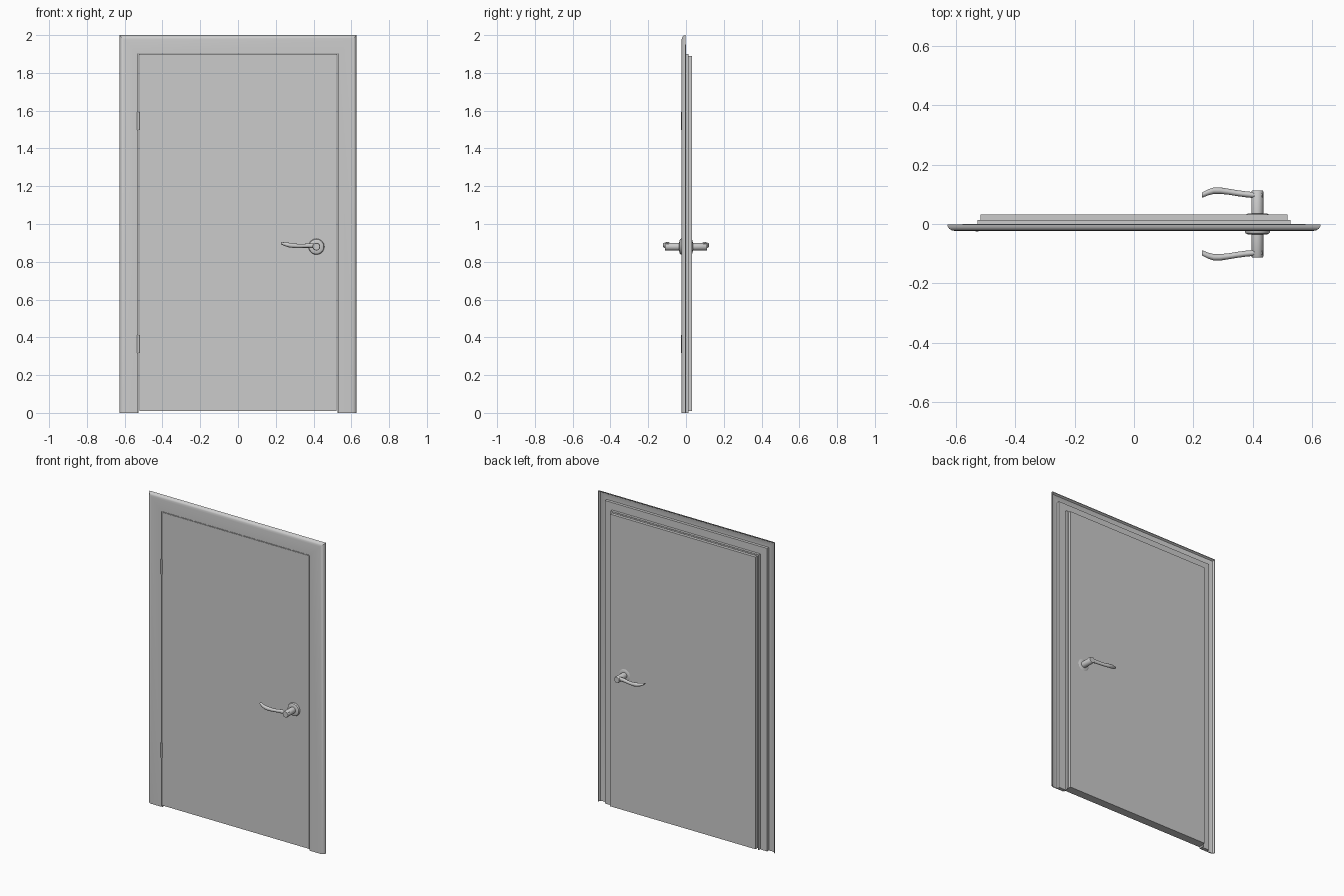
import bpy, bmesh, math
from mathutils import Vector

if "Cube" in bpy.data.objects:
    bpy.data.objects.remove(bpy.data.objects["Cube"])


def finish(name, bm, smooth=False):
    bmesh.ops.recalc_face_normals(bm, faces=bm.faces)
    me = bpy.data.meshes.new(name)
    bm.to_mesh(me)
    bm.free()
    ob = bpy.data.objects.new(name, me)
    bpy.context.collection.objects.link(ob)
    if smooth:
        bpy.ops.object.select_all(action='DESELECT')
        ob.select_set(True)
        bpy.context.view_layer.objects.active = ob
        bpy.ops.object.shade_smooth_by_angle(angle=math.radians(35))
    return ob


def loft(name, rings, smooth=True):
    """Skin a list of closed rings and cap both ends."""
    bm = bmesh.new()
    vs = [[bm.verts.new(p) for p in r] for r in rings]
    n = len(vs[0])
    for a, b in zip(vs, vs[1:]):
        for i in range(n):
            j = (i + 1) % n
            bm.faces.new((a[i], a[j], b[j], b[i]))
    bm.faces.new(vs[0][::-1])
    bm.faces.new(vs[-1])
    return finish(name, bm, smooth)


def box(name, x0, x1, y0, y1, z0, z1):
    return loft(name, [[(x0, y0, z), (x1, y0, z), (x1, y1, z), (x0, y1, z)] for z in (z0, z1)], False)


# door surround: profile (distance out from opening, y) swept up, across and down
W, H = 0.529, 1.902
profile = [(0, 0.0), (0, -0.023), (0.074, -0.023)]
profile += [(0.074 + 0.025 * math.sin(t), -0.002 - 0.021 * math.cos(t))
            for t in [math.radians(d) for d in (22.5, 45, 67.5, 90)]]
profile += [(0.095, -0.002), (0.088, -0.013), (0.074, -0.018), (0.048, -0.018), (0.048, 0.0)]
loft("door_surround", [
    [(-W - u, y, 0) for u, y in profile],
    [(-W - u, y, H + u * 0.99) for u, y in profile],
    [(W + u, y, H + u * 0.99) for u, y in profile],
    [(W + u, y, 0) for u, y in profile]])

# inner jamb lining around the leaf
lining = [(0, -0.021), (0, 0.013), (-0.004, 0.013), (-0.004, -0.021)]
loft("jamb_lining", [
    [(-0.527 - u, y, 0) for u, y in lining],
    [(-0.527 - u, y, 1.90 + u) for u, y in lining],
    [(0.527 + u, y, 1.90 + u) for u, y in lining],
    [(0.527 + u, y, 0) for u, y in lining]], False)

# door leaf: wide front slab and slightly smaller rear step
box("door_leaf_front", -0.5225, 0.5225, -0.0225, 0.013, 0.01, 1.8955)
box("door_leaf_back", -0.517, 0.517, 0.013, 0.032, 0.01, 1.89)

# hinge knuckles
for i, z in enumerate((0.365, 1.545)):
    loft("hinge_%d" % (i + 1), [
        [(-0.528 + 0.007 * math.cos(k * math.tau / 16), -0.0195 + 0.007 * math.sin(k * math.tau / 16), h)
         for k in range(16)] for h in (z - 0.048, z + 0.048)])

# handles on both faces
CX, CZ = 0.415, 0.88


def disc(r, y, n=32):
    return [(CX + r * math.cos(k * math.tau / n), y, CZ + r * math.sin(k * math.tau / n)) for k in range(n)]


# lever stations: x, y, z, half depth, half height
lever = [(0.432, 0.097, 0.883, 0.010, 0.012), (0.405, 0.097, 0.885, 0.010, 0.013),
         (0.375, 0.100, 0.886, 0.010, 0.012), (0.345, 0.104, 0.884, 0.010, 0.010),
         (0.315, 0.109, 0.884, 0.010, 0.011), (0.290, 0.112, 0.886, 0.011, 0.012),
         (0.268, 0.112, 0.889, 0.011, 0.012), (0.248, 0.106, 0.893, 0.010, 0.010),
         (0.228, 0.097, 0.899, 0.009, 0.006)]

for side, s in (("front", -1), ("back", 1)):
    loft("rosette_" + side, [disc(r, s * y) for r, y in
         ((0.042, 0.020), (0.042, 0.027), (0.039, 0.032), (0.032, 0.035), (0.022, 0.036))])
    loft("handle_stem_" + side, [disc(r, s * y) for r, y in
         ((0.020, 0.030), (0.020, 0.109), (0.018, 0.112))])
    loft("handle_lever_" + side, [
        [(x, s * (y + a * math.cos(k * math.tau / 16)), z + b * math.sin(k * math.tau / 16))
         for k in range(16)] for x, y, z, a, b in lever])
